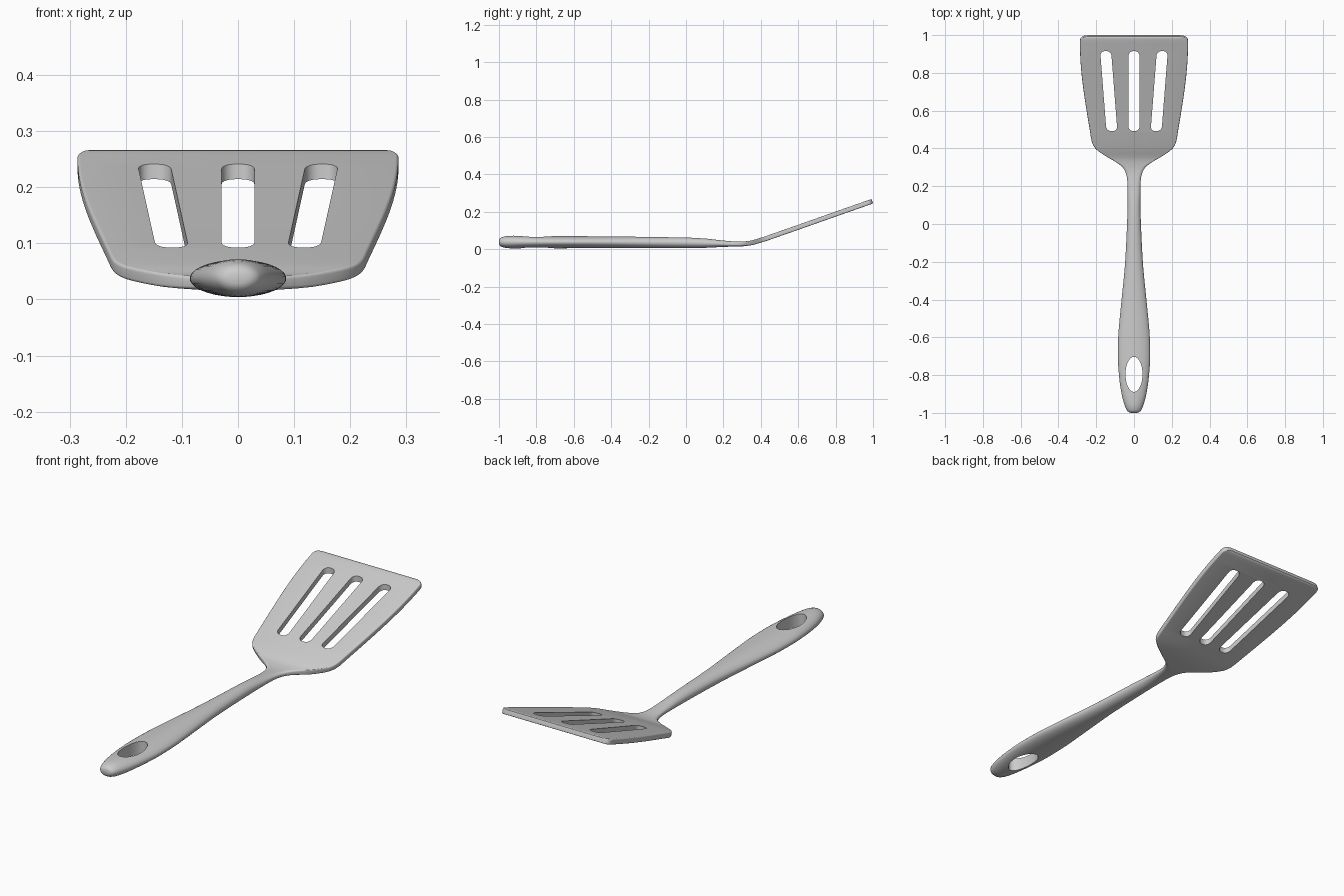
import bpy, bmesh, math

old = bpy.data.objects.get("Cube")
if old:
    bpy.data.objects.remove(old)

grey = bpy.data.materials.new("plain grey")
grey.use_nodes = True
GREY = (0.6, 0.6, 0.6, 1)
grey.diffuse_color = GREY
grey.node_tree.nodes["Principled BSDF"].inputs["Base Color"].default_value = GREY

# Profiles along the length: (y, value)
WIDTH = [(-1, .015), (-.996, .028), (-.985, .039), (-.95, .053), (-.9, .066), (-.8, .080),
         (-.7, .086), (-.6, .084), (-.5, .076), (-.4, .066), (-.2, .047), (0, .037),
         (.1, .034), (.2, .034), (.25, .038), (.285, .050), (.31, .070), (.34, .115),
         (.37, .163), (.40, .203), (.43, .221), (.46, .228), (.95, .286), (.97, .286),
         (.985, .280), (.993, .268), (.996, .250)]
HALF_THICK = [(-1, .010), (-.996, .018), (-.985, .026), (-.96, .032), (-.93, .034),
              (-.7, .033), (0, .028), (.1, .025), (.2, .017), (.28, .013), (.4, .012),
              (.990, .012), (.996, .010)]
CENTRE_Z = [(-1, .038), (-.5, .037), (0, .034), (.1, .032), (.2, .029), (.28, .027),
            (.34, .032), (.4, .048), (.5, .082), (.9, .2225), (1, .2575)]
FLATNESS = [(-1, 0), (.1, 0), (.25, .4), (.36, 1), (1, 1)]


def sample(keys, y):
    """Smooth monotone interpolation of a profile."""
    n = len(keys)
    i = max(0, min(n - 2, sum(k[0] <= y for k in keys) - 1))

    def secant(j):
        (a, u), (b, v) = keys[j], keys[j + 1]
        return (v - u) / (b - a)

    def tangent(j):
        if j == 0 or j == n - 1:
            return secant(min(j, n - 2))
        a, b = secant(j - 1), secant(j)
        return 2 * a * b / (a + b) if a * b > 0 else 0

    (y0, v0), (y1, v1) = keys[i], keys[i + 1]
    d = y1 - y0
    t = (y - y0) / d
    return ((2*t**3 - 3*t**2 + 1) * v0 + (t**3 - 2*t**2 + t) * d * tangent(i)
            + (3*t**2 - 2*t**3) * v1 + (t**3 - t**2) * d * tangent(i + 1))


def ring(y, steps=8):
    """Ellipse on the handle, blending to a thin rounded rectangle on the blade."""
    w, h, z, f = (sample(k, y) for k in (WIDTH, HALF_THICK, CENTRE_Z, FLATNESS))
    slope = (sample(CENTRE_Z, y + .005) - sample(CENTRE_Z, y - .005)) / .01
    rx, rz = w * (1 - f) + .006 * f, h * (1 - f) + .006 * f
    pts = []
    for k in range(4):
        for i in range(steps):
            a = math.pi / 2 * (k + (i + .5) / steps)
            c, s = math.cos(a), math.sin(a)
            dz = math.copysign(h - rz, s) + rz * s
            pts.append((math.copysign(w - rx, c) + rx * c, y - slope * dz, z + dz))
    return pts


def mesh_object(name, rings):
    """Skin a list of closed rings and cap both ends."""
    bm = bmesh.new()
    rows = [[bm.verts.new(p) for p in r] for r in rings]
    n = len(rows[0])
    for a, b in zip(rows, rows[1:]):
        for i in range(n):
            bm.faces.new((a[i], a[(i + 1) % n], b[(i + 1) % n], b[i]))
    bm.faces.new(rows[0])
    bm.faces.new(rows[-1])
    bmesh.ops.recalc_face_normals(bm, faces=bm.faces)
    me = bpy.data.meshes.new(name)
    bm.to_mesh(me)
    bm.free()
    me.materials.append(grey)
    ob = bpy.data.objects.new(name, me)
    bpy.context.collection.objects.link(ob)
    return ob


def cut(target, name, outline):
    """Cut a vertical hole of the given outline, then drop the cutter."""
    cutter = mesh_object(name, [[(x, y, z) for x, y in outline] for z in (-.2, .5)])
    cutter.hide_render = True
    mod = target.modifiers.new(name, "BOOLEAN")
    mod.operation, mod.solver, mod.object = "DIFFERENCE", "EXACT", cutter
    bpy.context.view_layer.objects.active = target
    bpy.ops.object.modifier_apply(modifier=name)
    bpy.data.objects.remove(cutter)


def slot(near_x, far_x, half=.029, y0=.492, y1=.915, r=.024):
    """Long rounded slot leaning outwards towards the blade tip."""
    pts = []
    for k, (sx, sy) in enumerate(((1, 1), (-1, 1), (-1, -1), (1, -1))):
        for i in range(7):
            a = math.pi / 2 * (k + i / 6)
            u = sx * (half - r) + r * math.cos(a)
            y = (y1 - r if sy > 0 else y0 + r) + r * math.sin(a)
            pts.append((near_x + (far_x - near_x) * (y - y0) / (y1 - y0) + u, y))
    return pts


# Turner body: handle and blade in one skin
ys = []
for (a, _), (b, _) in zip(WIDTH, WIDTH[1:]):
    steps = max(2, math.ceil((b - a) / .025))
    ys += [a + (b - a) * i / steps for i in range(steps)]
ys.append(WIDTH[-1][0])
body = mesh_object("spatula_body", [ring(y) for y in ys])

# Three blade slots and the hanging hole
cut(body, "middle_slot", slot(0, 0))
cut(body, "left_slot", slot(.117, .150))
cut(body, "right_slot", slot(-.117, -.150))
cut(body, "hanging_hole", [(.045 * math.cos(a), -.796 + .093 * math.sin(a))
                           for a in (math.tau * i / 48 for i in range(48))])

bpy.ops.object.select_all(action="DESELECT")
body.select_set(True)
bpy.context.view_layer.objects.active = body
bpy.ops.object.shade_smooth_by_angle(angle=math.radians(35))
